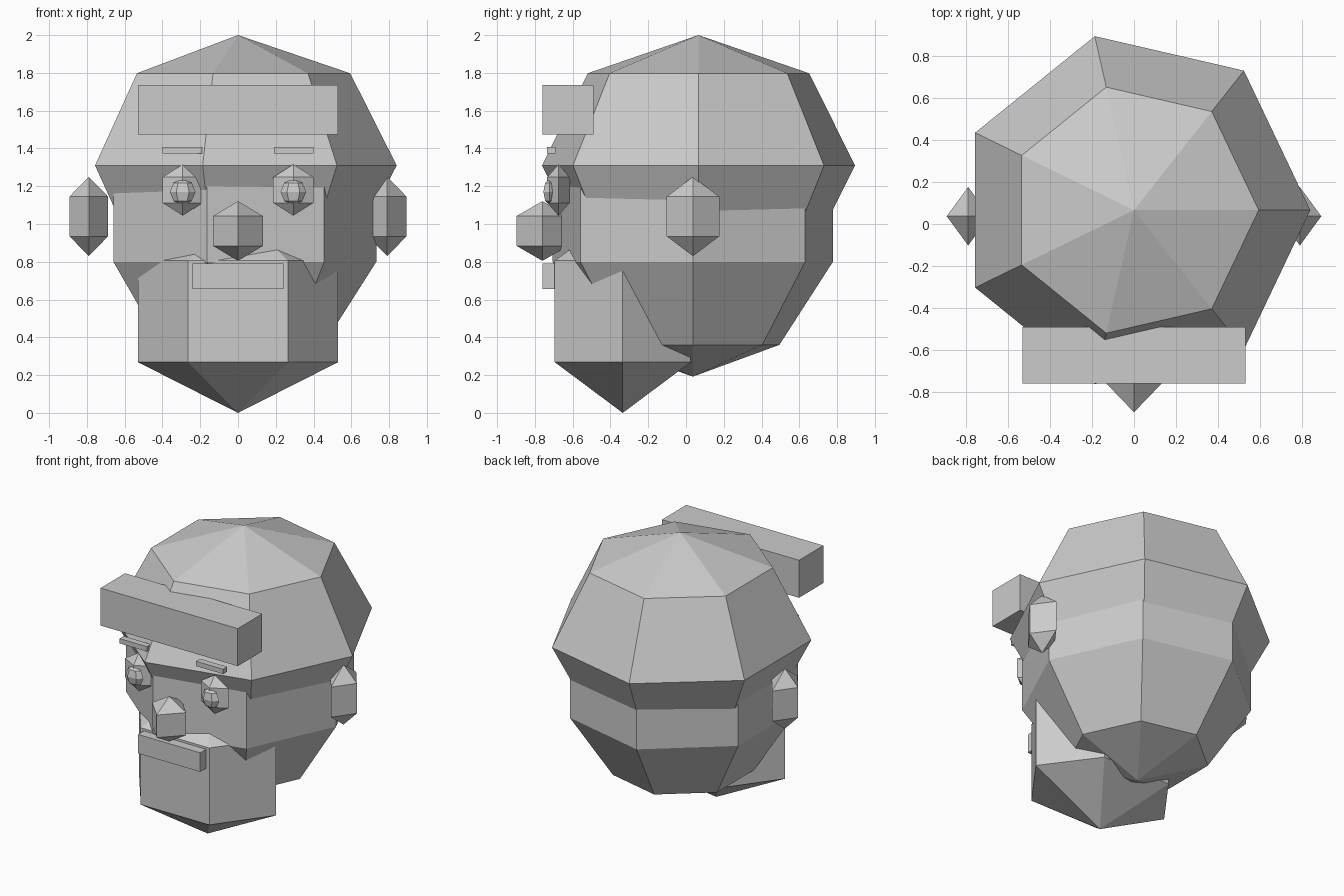
import bpy, bmesh, math

if "Cube" in bpy.data.objects:
    bpy.data.objects.remove(bpy.data.objects["Cube"])

mat = bpy.data.materials.new("plain grey")
mat.diffuse_color = (0.6, 0.6, 0.6, 1)
mat.use_nodes = True
mat.node_tree.nodes["Principled BSDF"].inputs["Base Color"].default_value = mat.diffuse_color


def finish(name, bm):
    bmesh.ops.recalc_face_normals(bm, faces=bm.faces)
    me = bpy.data.meshes.new(name)
    bm.to_mesh(me)
    bm.free()
    me.materials.append(mat)
    ob = bpy.data.objects.new(name, me)
    bpy.context.collection.objects.link(ob)
    return ob


def ball(name, centre, radii, segments, rings):
    """Faceted globe whose first meridian points to +x."""
    cx, cy, cz = centre
    rx, ry, rz = radii
    bm = bmesh.new()
    top = bm.verts.new((cx, cy, cz + rz))
    bottom = bm.verts.new((cx, cy, cz - rz))
    loops = []
    for i in range(1, rings):
        p = math.pi * i / rings
        loops.append([bm.verts.new((
            cx + rx * math.sin(p) * math.cos(2 * math.pi * k / segments),
            cy + ry * math.sin(p) * math.sin(2 * math.pi * k / segments),
            cz + rz * math.cos(p))) for k in range(segments)])
    for k in range(segments):
        n = (k + 1) % segments
        bm.faces.new((top, loops[0][k], loops[0][n]))
        bm.faces.new((bottom, loops[-1][n], loops[-1][k]))
        for a, b in zip(loops, loops[1:]):
            bm.faces.new((a[k], b[k], b[n], a[n]))
    return finish(name, bm)


def box(name, x, y, z):
    bm = bmesh.new()
    bmesh.ops.create_cube(bm, size=1)
    for v in bm.verts:
        v.co = [lo + (c + 0.5) * (hi - lo) for c, (lo, hi) in zip(v.co, (x, y, z))]
    return finish(name, bm)


# Head masses
ball("cranium", (0, 0.066, 1.31), (0.84, 0.85, 0.69), 7, 4)
ball("lower_head", (0, 0.036, 1.072), (0.77, 0.80, 0.88), 7, 5)
ball("beard", (0, -0.335, 0.537), (0.612, 0.48, 0.537), 6, 3)

# Nose, mouth and fringe
ball("nose", (0, -0.76, 0.963), (0.152, 0.158, 0.158), 4, 3)
box("mouth", (-0.24, 0.24), (-0.76, -0.695), (0.657, 0.79))
box("fringe", (-0.53, 0.53), (-0.76, -0.49), (1.473, 1.735))

# Paired features
for side, s in (("left", -1), ("right", 1)):
    ball(side + "_ear", (s * 0.79, 0.037, 1.04), (0.118, 0.161, 0.21), 4, 3)
    ball(side + "_eye", (s * 0.293, -0.675, 1.18), (0.123, 0.069, 0.136), 4, 3)
    ball(side + "_pupil", (s * 0.293, -0.722, 1.17), (0.068, 0.038, 0.068), 6, 4)
    x = sorted((s * 0.19, s * 0.40))
    box(side + "_eyebrow", x, (-0.735, -0.69), (1.373, 1.407))
